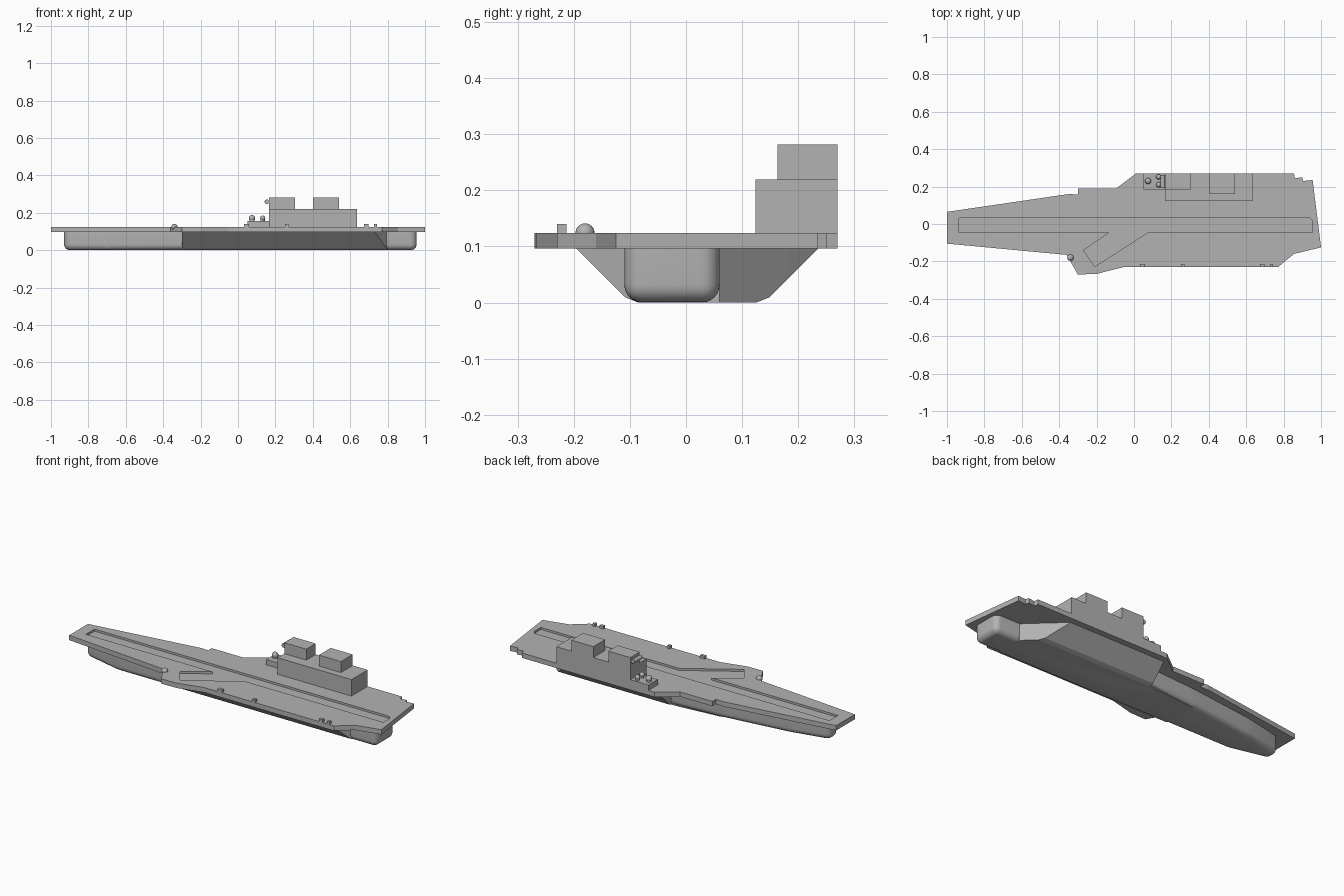
import bpy, bmesh
from mathutils import Matrix

if "Cube" in bpy.data.objects:
    bpy.data.objects.remove(bpy.data.objects["Cube"], do_unlink=True)

grey = bpy.data.materials.new("ship_grey")
grey.use_nodes = True
colour = (0.45, 0.45, 0.45, 1)
grey.diffuse_color = colour
grey.node_tree.nodes["Principled BSDF"].inputs["Base Color"].default_value = colour


def finish(name, bm):
    bmesh.ops.recalc_face_normals(bm, faces=bm.faces)
    mesh = bpy.data.meshes.new(name)
    bm.to_mesh(mesh)
    bm.free()
    mesh.materials.append(grey)
    obj = bpy.data.objects.new(name, mesh)
    bpy.context.collection.objects.link(obj)
    return obj


def activate(obj):
    bpy.ops.object.select_all(action="DESELECT")
    obj.select_set(True)
    bpy.context.view_layer.objects.active = obj


def smooth(obj):
    activate(obj)
    bpy.ops.object.shade_smooth_by_angle(angle=0.6)


def extrude(name, points, vector, bevel=0):
    """Extrude a closed outline; optionally round every edge."""
    bm = bmesh.new()
    face = bm.faces.new([bm.verts.new(p) for p in points])
    top = bmesh.ops.extrude_face_region(bm, geom=[face])["geom"]
    bmesh.ops.translate(bm, vec=vector, verts=[v for v in top if isinstance(v, bmesh.types.BMVert)])
    bmesh.ops.recalc_face_normals(bm, faces=bm.faces)
    if bevel:
        edges = [e for e in bm.edges if min(v.co.z for v in e.verts) < 0.01]
        bmesh.ops.bevel(bm, geom=edges, offset=bevel, segments=6, profile=0.5,
                        affect="EDGES", clamp_overlap=True)
    return finish(name, bm)


def plan(name, outline, z0, z1, bevel=0):
    return extrude(name, [(x, y, z0) for x, y in outline], (0, 0, z1 - z0), bevel)


def block(name, x0, x1, y0, y1, z0, z1):
    return plan(name, [(x0, y0), (x1, y0), (x1, y1), (x0, y1)], z0, z1)


def ball(name, x, y, z, r):
    bm = bmesh.new()
    bmesh.ops.create_uvsphere(bm, u_segments=20, v_segments=12, radius=r,
                              matrix=Matrix.Translation((x, y, z)))
    smooth(finish(name, bm))


def rod(name, centre, r, length, axis="Z"):
    bm = bmesh.new()
    turn = Matrix.Rotation(1.5708, 4, "X") if axis == "Y" else Matrix()
    bmesh.ops.create_cone(bm, cap_ends=True, segments=16, radius1=r, radius2=r,
                          depth=length, matrix=Matrix.Translation(centre) @ turn)
    smooth(finish(name, bm))


def cut(obj, cutter, operation):
    mod = obj.modifiers.new("cut", "BOOLEAN")
    mod.operation, mod.object, mod.solver = operation, cutter, "EXACT"
    activate(obj)
    bpy.ops.object.modifier_apply(modifier=mod.name)
    bpy.data.objects.remove(cutter, do_unlink=True)


DECK_LOW, DECK = 0.096, 0.124

# Flight deck with a sunken runway and angled strip
deck = plan("flight_deck", [
    (-1, 0.065), (-0.35, 0.16), (-0.3, 0.158), (-0.3, 0.19), (-0.095, 0.19), (0.01, 0.27),
    (0.855, 0.27), (0.86, 0.245), (0.9, 0.25), (0.905, 0.23), (0.955, 0.235), (1, -0.125),
    (0.855, -0.16), (0.77, -0.23), (-0.055, -0.23), (-0.2, -0.267), (-0.3, -0.27),
    (-0.36, -0.165), (-1, -0.105)], DECK_LOW, DECK)
runway = plan("runway_cutter", [
    (-0.935, 0.033), (0.94, 0.033), (0.955, 0.015), (0.955, -0.045), (0.075, -0.045),
    (-0.21, -0.228), (-0.27, -0.14), (-0.13, -0.045), (-0.935, -0.045)], DECK - 0.012, 0.2)
cut(deck, runway, "DIFFERENCE")

# Rounded hull running from bow to stern
hull = plan("hull", [
    (-0.93, -0.055), (-0.7, -0.11), (0.955, -0.11), (0.955, 0.06), (0.6, 0.06),
    (0, 0.14), (-0.3, 0.12), (-0.7, 0.07), (-0.93, 0.02)], 0, 0.1, 0.032)
smooth(hull)

# Flared midship hull, trimmed to its plan outline
flare = extrude("flared_hull", [
    (-0.5, -0.199, 0.1), (-0.5, -0.108, 0.009), (-0.5, -0.085, 0),
    (-0.5, 0.125, 0), (-0.5, 0.148, 0.009), (-0.5, 0.239, 0.1)], (1.5, 0, 0))
trim = plan("flare_trim", [
    (0.8, -0.1), (0.73, -0.2), (-0.3, -0.25), (-0.3, 0.1), (0, 0.13), (0, 0.3),
    (0.54, 0.3), (0.67, 0.183), (0.8, 0.06)], -0.05, 0.099)
cut(flare, trim, "INTERSECT")

# Island superstructure
block("island", 0.165, 0.635, 0.124, 0.27, DECK - 0.01, 0.219)
block("front_tower", 0.165, 0.305, 0.185, 0.27, 0.21, 0.282)
block("rear_tower", 0.4, 0.54, 0.163, 0.27, 0.21, 0.282)
block("island_platform", 0.05, 0.17, 0.185, 0.27, DECK - 0.01, 0.155)
rod("tower_bar", (0.154, 0.228, 0.259), 0.012, 0.07, "Y")

# Radar domes on short posts
for i, (x, y, r) in enumerate([(0.075, 0.23, 0.017), (0.132, 0.21, 0.014), (0.132, 0.252, 0.014)]):
    rod(f"dome_post_{i + 1}", (x, y, 0.16), r * 0.8, 0.022)
    ball(f"radar_dome_{i + 1}", x, y, 0.171, r)
ball("deck_dome", -0.34, -0.18, DECK, 0.017)

# Small lockers along the deck edge
for i, (x, w) in enumerate([(0.045, 0.028), (0.26, 0.018), (0.687, 0.024), (0.735, 0.015)]):
    block(f"deck_locker_{i + 1}", x - w / 2, x + w / 2, -0.23, -0.213, DECK - 0.01, 0.14)
